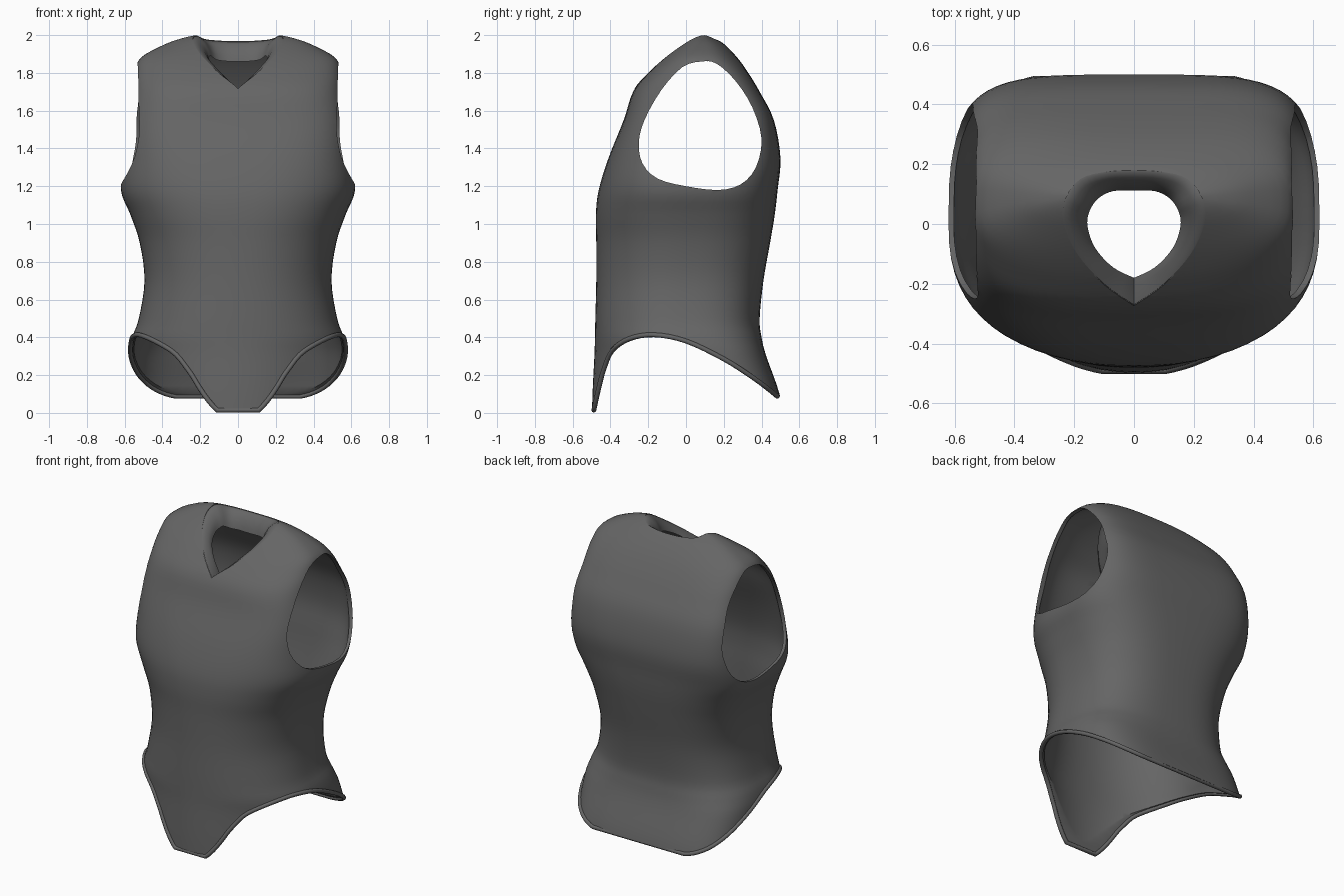
import bpy, bmesh, math
from mathutils import Vector

cube = bpy.data.objects.get("Cube")
if cube:
    bpy.data.objects.remove(cube)

fabric = bpy.data.materials.new("dark_grey_fabric")
fabric.use_nodes = True
GREY = (0.13, 0.13, 0.13, 1)
fabric.diffuse_color = GREY
fabric.node_tree.nodes["Principled BSDF"].inputs["Base Color"].default_value = GREY


def smooth_path(pts, steps, closed=False):
    """Catmull-Rom curve through points of any dimension."""
    n, out = len(pts), []
    pick = (lambda i: pts[i % n]) if closed else (lambda i: pts[max(0, min(n - 1, i))])
    for i in range(n if closed else n - 1):
        a, b, c, d = (pick(i + k) for k in (-1, 0, 1, 2))
        for s in range(steps):
            t = s / steps
            out.append(tuple(0.5 * (2 * q + (r - p) * t + (2 * p - 5 * q + 4 * r - u) * t * t
                                    + (3 * q - p - 3 * r + u) * t ** 3)
                             for p, q, r, u in zip(a, b, c, d)))
    return out if closed else out + [pts[-1]]


def make_object(name, rings, caps=True):
    """Skin a list of equal closed rings."""
    bm = bmesh.new()
    rows = [[bm.verts.new(p) for p in ring] for ring in rings]
    n = len(rows[0])
    for lo, hi in zip(rows, rows[1:]):
        for i in range(n):
            j = (i + 1) % n
            bm.faces.new((lo[i], lo[j], hi[j], hi[i]))
    if caps:
        bm.faces.new(rows[0][::-1])
        bm.faces.new(rows[-1])
        bmesh.ops.recalc_face_normals(bm, faces=bm.faces)
    mesh = bpy.data.meshes.new(name)
    bm.to_mesh(mesh)
    bm.free()
    mesh.materials.append(fabric)
    ob = bpy.data.objects.new(name, mesh)
    bpy.context.collection.objects.link(ob)
    return ob


def shade(ob, angle=40):
    bpy.ops.object.select_all(action='DESELECT')
    ob.select_set(True)
    bpy.context.view_layer.objects.active = ob
    bpy.ops.object.shade_smooth_by_angle(angle=math.radians(angle))


# Torso sections: height, half width, front y, back y, front and back roundness
SECTIONS = smooth_path([
    (-.1, .56, -.5, .53, 2, 4), (.1, .57, -.495, .495, 2, 4),
    (.3, .575, -.485, .425, 2, 3.7), (.4, .56, -.482, .4, 2.1, 3.2),
    (.5, .525, -.48, .39, 2.15, 2.9), (.7, .495, -.475, .41, 2.15, 2.8),
    (.9, .52, -.475, .445, 2.2, 2.9), (1.05, .57, -.477, .47, 2.35, 3.1),
    (1.18, .62, -.462, .485, 2.5, 3.4),
    (1.35, .605, -.41, .5, 3, 4.2), (1.55, .58, -.33, .465, 3.6, 4.8),
    (1.7, .555, -.28, .39, 3.3, 4.8), (1.8, .546, -.2, .33, 3, 4),
    (1.88, .515, -.115, .272, 2.8, 3), (1.95, .39, -.028, .205, 2.6, 2.6),
    (1.985, .29, .025, .15, 2.5, 2.5), (2, .22, .065, .12, 2.5, 2.5)], 4)


def section_at(z):
    for a, b in zip(SECTIONS, SECTIONS[1:]):
        if a[0] <= z <= b[0]:
            t = (z - a[0]) / (b[0] - a[0])
            return [p + (q - p) * t for p, q in zip(a, b)]
    return SECTIONS[-1]


def side_x(y, z):
    """Half width of the torso surface at a given depth and height."""
    _, w, yf, yb, pf, pb = section_at(z)
    mid, half = (yf + yb) / 2, (yb - yf) / 2
    u = min(1, abs(y - mid) / half)
    p = pf if y < mid else pb
    return w * (1 - u ** p) ** (1 / p)


def ring(sec, inset=0, n=64):
    z, w, yf, yb, pf, pb = sec
    pts = []
    for i in range(n):
        c, s = math.cos(math.tau * i / n), math.sin(math.tau * i / n)
        e = 2 / (pf if s < 0 else pb)
        pts.append((math.copysign((w - inset) * abs(c) ** e, c),
                    (yf + yb) / 2 + math.copysign(((yb - yf) / 2 - inset) * abs(s) ** e, s),
                    z - inset / 2))
    return pts


body = make_object("bodice", [ring(s) for s in SECTIONS])

# Arm openings, leg hem and neckline outlines
ARM = smooth_path([(.08, 1.86), (.16, 1.85), (.26, 1.76), (.35, 1.62), (.4, 1.45), (.37, 1.3),
                   (.29, 1.21), (.17, 1.18), (0, 1.2), (-.15, 1.24), (-.23, 1.32),
                   (-.25, 1.43), (-.22, 1.55), (-.13, 1.71), (-.02, 1.83)], 3, True)
HEM = smooth_path([(-.488, .014), (-.462, .13), (-.435, .23), (-.39, .33), (-.3, .392),
                   (-.17, .413), (0, .38), (.2, .285), (.35, .19), (.44, .123), (.483, .088)], 4)
HALF_NECK = [(0, -.27), (.1, -.2), (.19, -.1), (.235, 0), (.23, .08), (.18, .15), (.09, .175), (0, .18)]
HALF_INNER = [(0, -.18), (.07, -.145), (.13, -.08), (.155, -.01), (.15, .04), (.12, .085),
              (.07, .11), (0, .112)]


def mirrored(pts):
    loop = smooth_path(pts, 4)
    return loop + [(-x, y) for x, y in loop[-2:0:-1]]


NECK, NECK_IN = mirrored(HALF_NECK), mirrored(HALF_INNER)


def prism_x(name, outline, x):
    return make_object(name, [[(sx, y, z) for y, z in outline] for sx in (-x, x)])


# Hollow the torso, then cut its openings
cutters = [make_object("hollow_cutter", [ring(s, .018) for s in SECTIONS if s[0] < 1.97]),
           prism_x("arm_cutter", ARM, 1),
           prism_x("hem_cutter", [(-.8, .014)] + HEM + [(.8, .05), (.8, -.5), (-.8, -.5)], 1.1),
           make_object("neck_cutter", [[(x, y, z) for x, y in NECK] for z in (1.55, 2.3)])]
for c in cutters:
    c.hide_render = True
    cut = body.modifiers.new(c.name, 'BOOLEAN')
    cut.operation, cut.solver, cut.object = 'DIFFERENCE', 'EXACT', c

# Bake the cuts and drop the cutters
deps = bpy.context.evaluated_depsgraph_get()
body_mesh = bpy.data.meshes.new_from_object(body.evaluated_get(deps))
body.modifiers.clear()
body.data = body_mesh
for c in cutters:
    bpy.data.objects.remove(c)
shade(body)


# Neckline lip, rolling inward from the opening
def top_z(x, y):
    lo, hi = 1.4, 2.0
    for _ in range(24):
        m = (lo + hi) / 2
        _, w, yf, yb, *_ = section_at(m)
        if yf < y < yb and side_x(y, m) > abs(x):
            lo = m
        else:
            hi = m
    return lo


rows = []
for t, drop in ((-.04, .005), (.1, .004), (.35, .018), (.65, .042), (.9, .08), (1, .108)):
    row = []
    for (x, y), (u, v) in zip(NECK, NECK_IN):
        front = min(1, max(.2, (y + .27) / .33))
        row.append((x + (u - x) * t, y + (v - y) * t, top_z(x, y) - drop * front))
    rows.append(row)
lip = make_object("neck_lip", rows, caps=False)
shade(lip, 60)

# Rolled piping around the leg hem
edge = [Vector((side_x(y, z), y, z)) for y, z in HEM]
loop = edge + [Vector((-p.x, p.y, p.z)) for p in reversed(edge)]
curve = bpy.data.curves.new("hem_piping", 'CURVE')
curve.dimensions = '3D'
curve.bevel_depth, curve.bevel_resolution = 0.013, 2
spline = curve.splines.new('POLY')
spline.points.add(len(loop) - 1)
for point, p in zip(spline.points, loop):
    point.co = (*p, 1)
spline.use_cyclic_u = True
curve.materials.append(fabric)
piping = bpy.data.objects.new("hem_piping", curve)
bpy.context.collection.objects.link(piping)
